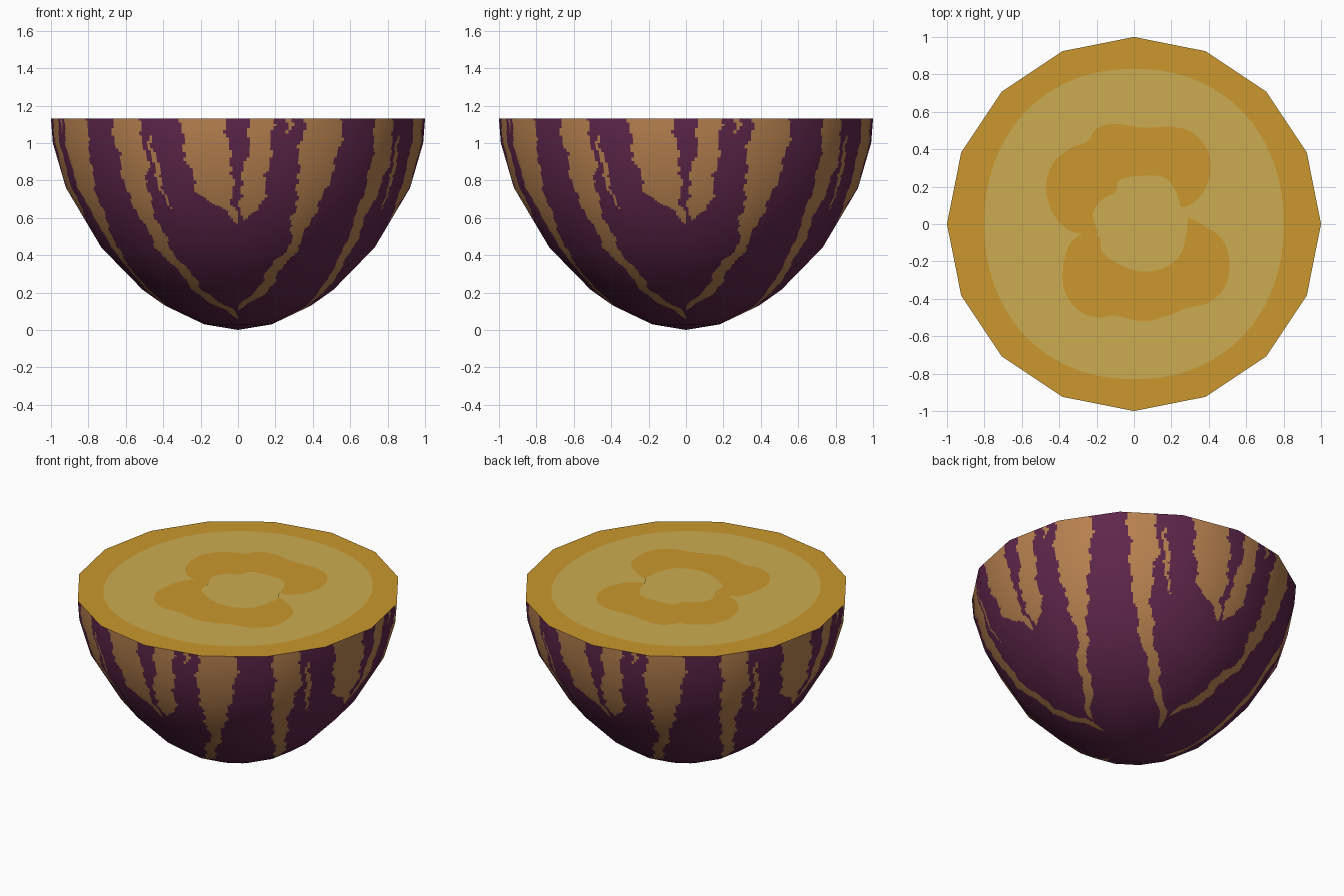
import bpy, bmesh, math
from mathutils import Vector

if "Cube" in bpy.data.objects:
    bpy.data.objects.remove(bpy.data.objects["Cube"])

H = 1.13          # height of the cut
SIDES = 16        # low-poly outline
SUB = 24          # fine cells per side, so the stripes get clean edges


def material(name, rgb):
    m = bpy.data.materials.new(name)
    lin = [((c / 255 + 0.055) / 1.055) ** 2.4 for c in rgb]
    m.diffuse_color = (*lin, 1)
    m.use_nodes = True
    m.node_tree.nodes["Principled BSDF"].inputs["Base Color"].default_value = m.diffuse_color
    return m


purple = material("purple_skin", (94, 38, 74))
tan = material("tan_skin", (183, 129, 79))
gold = material("golden_flesh", (203, 152, 45))
pale = material("pale_flesh", (204, 172, 81))


def interp(table, z):
    """Linear lookup in rows (z, a, b), z falling; None outside."""
    for p, q in zip(table, table[1:]):
        if q[0] <= z <= p[0]:
            t = (p[0] - z) / (p[0] - q[0])
            return [a + (b - a) * t for a, b in zip(p[1:], q[1:])]
    return None


# Tan stripes, each given as (height, left edge, right edge) in a quarter view
STRIPES = [
    [(1.14, -.656, -.55), (.9, -.643, -.54), (.75, -.64, -.52), (.65, -.594, -.51), (.59, -.54, -.53)],
    [(1.14, -.50, -.462), (1.09, -.49, -.47), (1.03, -.48, -.478)],
    [(1.14, -.41, -.17), (.9, -.41, -.185), (.7, -.36, -.21), (.6, -.34, -.22),
     (.5, -.29, -.225), (.35, -.295, -.237), (.2, -.28, -.225), (.1, -.25, -.235)],
    [(1.14, .04, .21), (.9, .06, .235), (.75, .056, .19), (.6, .07, .17),
     (.45, .095, .18), (.25, .14, .2), (.12, .17, .22), (.06, .17, .18)],
    [(1.06, .27, .275), (.95, .26, .29), (.8, .27, .30), (.65, .28, .285)],
    [(1.14, .45, .656), (.9, .45, .65), (.8, .455, .635), (.72, .464, .61),
     (.66, .53, .59), (.55, .56, .57)],
]


def is_tan(co):
    th = math.atan2(co.x, -co.y) % (math.pi / 2)      # pattern repeats each quarter
    s = math.hypot(co.x, co.y) * math.sin(th - math.pi / 4)
    z = co.z
    wob = .009 * math.sin(31 * z + 9 * s) + .006 * math.sin(83 * z + 2)
    for st in STRIPES:
        e = interp(st, z)
        if e and e[0] < s + wob < e[1]:
            return True
    return False


# Skin: a 16-sided bowl
PROFILE = [(1.0, H), (.99, 1.0), (.92, .76), (.73, .44), (.51, .215), (.39, .13), (.18, .03)]
rows = []
for (r0, z0), (r1, z1) in zip(PROFILE, PROFILE[1:]):
    n = max(4, round(math.hypot(r1 - r0, z1 - z0) / .01))
    rows += [(r0 + (r1 - r0) * i / n, z0 + (z1 - z0) * i / n) for i in range(n)]
rows.append(PROFILE[-1])

corners = [Vector((math.sin(2 * math.pi * i / SIDES), -math.cos(2 * math.pi * i / SIDES), 0))
           for i in range(SIDES)]
ring = [corners[i].lerp(corners[(i + 1) % SIDES], j / SUB) for i in range(SIDES) for j in range(SUB)]

bm = bmesh.new()
grid = [[bm.verts.new((p.x * r, p.y * r, z)) for p in ring] for r, z in rows]
N = len(ring)
for top, low in zip(grid, grid[1:]):
    for j in range(N):
        k = (j + 1) % N
        bm.faces.new((low[j], low[k], top[k], top[j]))
tip = bm.verts.new((0, 0, 0))
for j in range(N):
    bm.faces.new((tip, grid[-1][(j + 1) % N], grid[-1][j]))
for f in bm.faces:
    f.smooth = True
    f.material_index = int(is_tan(f.calc_center_median()))
me = bpy.data.meshes.new("skin")
bm.to_mesh(me)
bm.free()
me.materials.append(purple)
me.materials.append(tan)
# smooth rounded shading over the faceted outline
me.normals_split_custom_set_from_vertices(
    [Vector((v.co.x, v.co.y, (v.co.z - H) / H ** 2)).normalized() for v in me.vertices])
bpy.context.collection.objects.link(bpy.data.objects.new("skin", me))


def smooth_loop(pts, n=6):
    """Closed Catmull-Rom curve through the points."""
    out, m = [], len(pts)
    for i in range(m):
        a, b, c, d = (Vector(pts[(i + k) % m]) for k in (-1, 0, 1, 2))
        for j in range(n):
            t = j / n
            out.append(.5 * (2 * b + (c - a) * t + (2 * a - 5 * b + 4 * c - d) * t * t
                             + (3 * b - a - 3 * c + d) * t ** 3))
    return out


def plate(name, pts, z, mat):
    b = bmesh.new()
    f = b.faces.new([b.verts.new((p[0], p[1], z)) for p in pts])
    f.normal_update()
    if f.normal.z < 0:
        f.normal_flip()
    bmesh.ops.triangulate(b, faces=b.faces[:])
    m = bpy.data.meshes.new(name)
    b.to_mesh(m)
    b.free()
    m.materials.append(mat)
    bpy.context.collection.objects.link(bpy.data.objects.new(name, m))


# Cut face and its painted areas
plate("cut_face", corners, H, gold)


def power(v):
    return math.copysign(abs(v) ** .93, v)


oval = [(.80 * power(math.cos(a)), .83 * power(math.sin(a)))
        for a in (2 * math.pi * i / 72 for i in range(72))]
plate("pale_oval", oval, H + .002, pale)

upper = [(-.19, -.05), (-.33, -.04), (-.43, .05), (-.47, .2), (-.43, .33), (-.33, .41), (-.25, .44),
         (-.2, .51), (-.1, .535), (.05, .515), (.2, .52), (.31, .49), (.39, .4), (.41, .28),
         (.37, .17), (.31, .11), (.24, .09), (0, .1), (-.14, .02)]
lower = [(.28, .03), (.36, .0), (.47, -.08), (.51, -.2), (.49, -.33), (.4, -.42), (.28, -.45),
         (.18, -.49), (.05, -.52), (-.1, -.49), (-.2, -.5), (-.3, -.46), (-.37, -.36), (-.38, -.24),
         (-.35, -.12), (-.29, -.06), (-.22, -.05), (-.15, -.09), (0, -.1), (.18, -.02)]
core = [(-.08, .23), (0, .255), (.16, .25), (.23, .16), (.25, .09), (.285, .02), (.28, -.05),
        (.25, -.16), (.17, -.23), (.05, -.255), (-.07, -.22), (-.17, -.15), (-.18, -.08),
        (-.22, .05), (-.17, .13), (-.1, .17)]
plate("upper_seed_band", smooth_loop(upper), H + .004, gold)
plate("lower_seed_band", smooth_loop(lower), H + .004, gold)
plate("pale_core", smooth_loop(core), H + .006, pale)
